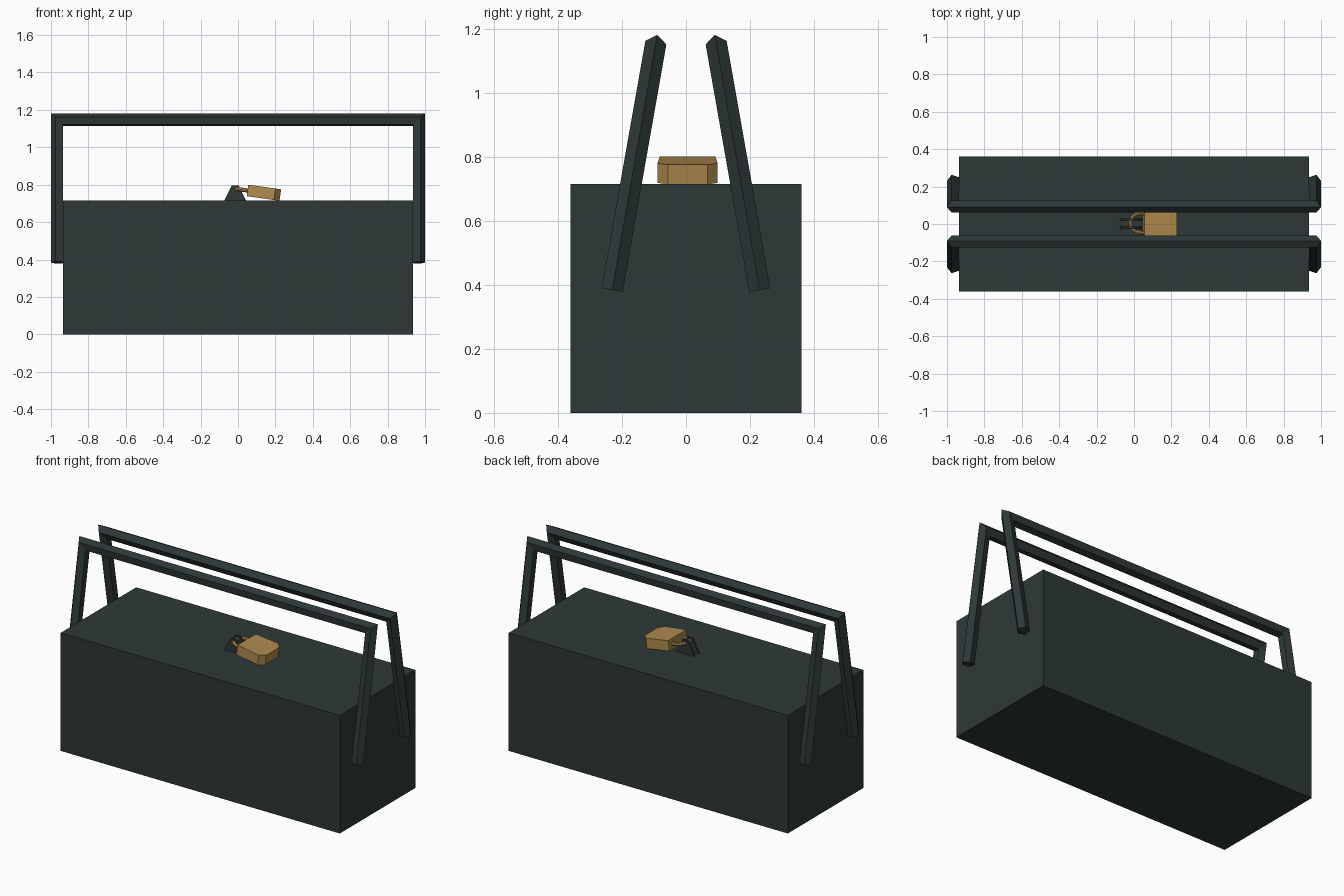
import bpy, bmesh, math
from mathutils import Matrix

if "Cube" in bpy.data.objects:
    bpy.data.objects.remove(bpy.data.objects["Cube"])


def material(name, rgb):
    m = bpy.data.materials.new(name)
    m.diffuse_color = (*rgb, 1)
    m.use_nodes = True
    m.node_tree.nodes["Principled BSDF"].inputs["Base Color"].default_value = m.diffuse_color
    return m


DARK = material("dark_slate", (0.027, 0.039, 0.039))
BRASS = material("brass", (0.429, 0.254, 0.076))


def finish(name, bm, mat, matrix=Matrix()):
    bmesh.ops.recalc_face_normals(bm, faces=bm.faces)
    me = bpy.data.meshes.new(name)
    bm.to_mesh(me)
    bm.free()
    me.materials.append(mat)
    ob = bpy.data.objects.new(name, me)
    ob.matrix_world = matrix
    bpy.context.collection.objects.link(ob)
    return ob


def loft(name, rings, mat, matrix=Matrix()):
    """Skin a row of equal rings and cap both ends."""
    bm = bmesh.new()
    rows = [[bm.verts.new(p) for p in ring] for ring in rings]
    n = len(rows[0])
    for a, b in zip(rows, rows[1:]):
        for i in range(n):
            j = (i + 1) % n
            bm.faces.new((a[i], a[j], b[j], b[i]))
    bm.faces.new(rows[0])
    bm.faces.new(rows[-1])
    return finish(name, bm, mat, matrix)


# Box body
bm = bmesh.new()
bmesh.ops.create_cube(bm, size=1, matrix=Matrix.Translation((0, 0, 0.3575))
                      @ Matrix.Diagonal((1.87, 0.722, 0.715, 1)))
finish("box_body", bm, DARK)

# Two leaning handles: pentagonal bar, mitred corners
R, LEAN, LENGTH, HALF = 0.035, math.radians(10), 0.774, 0.965
for side, name in ((-1, "front_handle"), (1, "back_handle")):
    rings = []
    for sx, at_top in ((-1, 0), (-1, 1), (1, 1), (1, 0)):
        ring = []
        for k in range(5):
            out = R * math.cos(k * math.tau / 5)
            lat = R * math.sin(k * math.tau / 5)
            s = out if at_top else -LENGTH
            y = 0.096 - s * math.sin(LEAN) + lat * math.cos(LEAN)
            z = 1.146 + s * math.cos(LEAN) + lat * math.sin(LEAN)
            ring.append((sx * (HALF + out), side * y, z))
        rings.append(ring)
    loft(name, rings, DARK)

# Pair of hasp lugs on the lid
for y, name in ((-0.02, "front_hasp_lug"), (0.024, "back_hasp_lug")):
    profile = [(-0.077, 0.71), (0.045, 0.71), (0.003, 0.797), (-0.033, 0.797)]
    loft(name, [[(x, y + d, z) for x, z in profile] for d in (-0.006, 0.006)], DARK)

# Padlock lying tilted on the lid
tilt = Matrix.Translation((0.139, 0.005, 0.757)) @ Matrix.Rotation(math.radians(8), 4, 'Y')
half = [(-0.089, 0.087), (0.058, 0.094), (0.088, 0.062)]
outline = half + [(x, -y) for x, y in reversed(half)]
loft("padlock_body", [[(x, y, z) for x, y in outline] for z in (-0.031, 0.031)], BRASS, tilt)

# Padlock shackle: U-shaped bar
BEND, BAR = 0.052, 0.011
path = [(-0.08, BEND, 0, 1)]
for i in range(9):
    a = math.pi * i / 8
    path.append((-0.108 - BEND * math.sin(a), BEND * math.cos(a), -math.sin(a), math.cos(a)))
path.append((-0.08, -BEND, 0, -1))
rings = []
for x, y, nx, ny in path:
    ring = []
    for k in range(8):
        c = BAR * math.cos(k * math.tau / 8)
        ring.append((x + nx * c, y + ny * c, BAR * math.sin(k * math.tau / 8)))
    rings.append(ring)
loft("padlock_shackle", rings, BRASS, tilt)
